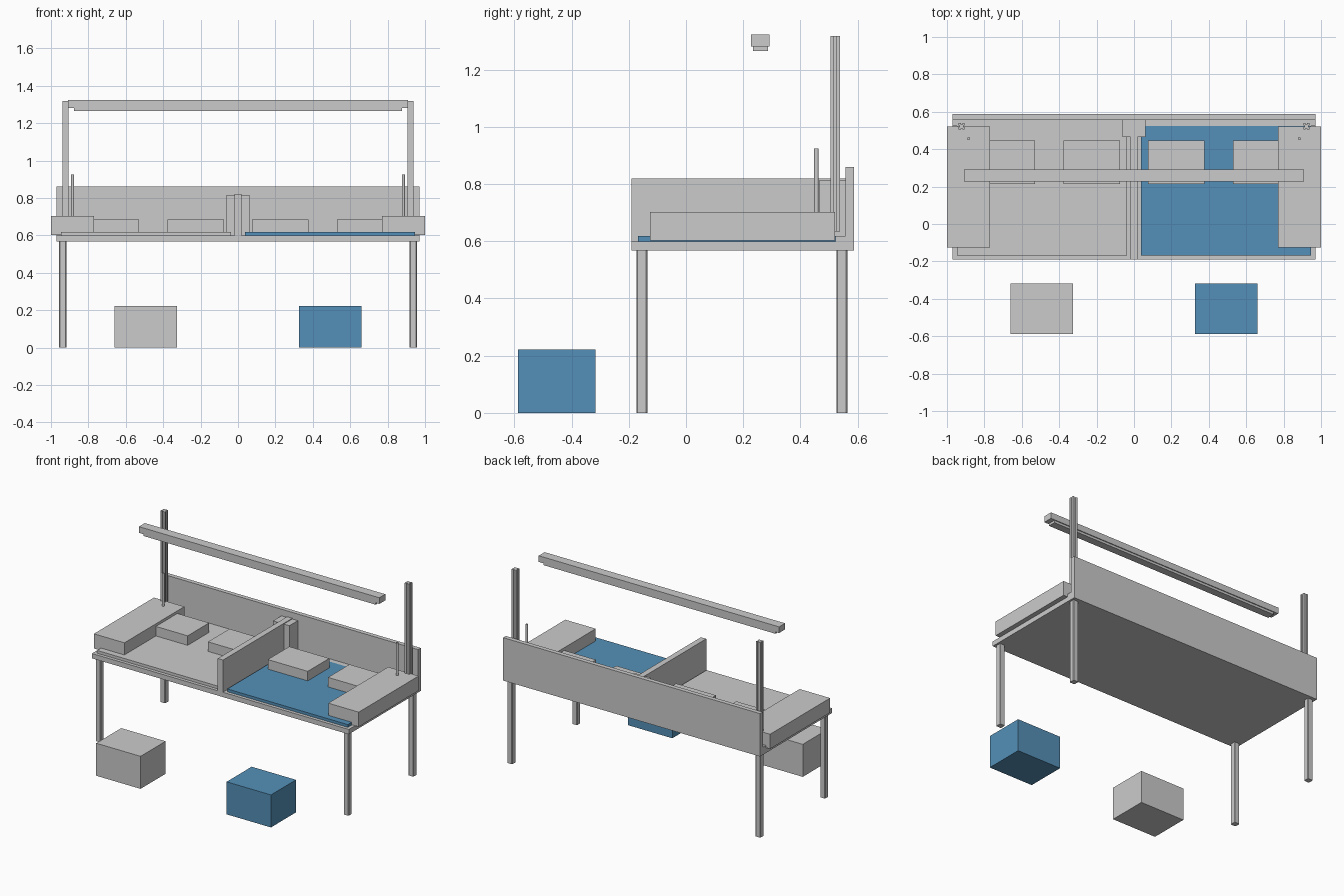
import bpy, bmesh

if "Cube" in bpy.data.objects:
    bpy.data.objects.remove(bpy.data.objects["Cube"])

blue = bpy.data.materials.new("blue")
blue.diffuse_color = (0.09, 0.28, 0.48, 1)
blue.use_nodes = True
blue.node_tree.nodes["Principled BSDF"].inputs["Base Color"].default_value = blue.diffuse_color


def finish(name, bm, mat=None):
    bmesh.ops.recalc_face_normals(bm, faces=bm.faces)
    me = bpy.data.meshes.new(name)
    bm.to_mesh(me)
    bm.free()
    ob = bpy.data.objects.new(name, me)
    bpy.context.collection.objects.link(ob)
    if mat:
        me.materials.append(mat)
    return ob


def prism(name, outline, z0, z1, mat=None):
    bm = bmesh.new()
    face = bm.faces.new([bm.verts.new((x, y, z0)) for x, y in outline])
    ext = bmesh.ops.extrude_face_region(bm, geom=[face])
    top = [v for v in ext["geom"] if isinstance(v, bmesh.types.BMVert)]
    bmesh.ops.translate(bm, verts=top, vec=(0, 0, z1 - z0))
    return finish(name, bm, mat)


def box(name, x, y, z, mat=None):
    return prism(name, [(x[0], y[0]), (x[1], y[0]), (x[1], y[1]), (x[0], y[1])], z[0], z[1], mat)


def sided(s, a, b):
    return tuple(sorted((s * a, s * b)))


def chamfered(cx, cy, h, c):
    # square outline with cut corners
    k = h - c
    pts = [(h, -k), (h, k), (k, h), (-k, h), (-h, k), (-h, -k), (-k, -h), (k, -h)]
    return [(cx + x, cy + y) for x, y in pts]


def slotted(cx, cy, h, w, d):
    # square extrusion outline with one groove per side
    side = [(h, -h), (h, -w), (h - d, -w), (h - d, w), (h, w)]
    pts = []
    for _ in range(4):
        pts += side
        side = [(-y, x) for x, y in side]
    return [(cx + x, cy + y) for x, y in pts]


# Bench top, rear screen and the parts along the centre line
box("bench_top", (-0.97, 0.97), (-0.19, 0.587), (0.567, 0.60))
box("rear_screen", (-0.97, 0.97), (0.557, 0.587), (0.60, 0.86))
box("rear_rail", (-0.97, 0.97), (0.523, 0.557), (0.60, 0.619))
box("centre_divider", (-0.02, 0.02), (-0.19, 0.557), (0.60, 0.82))
box("divider_bracket", (-0.062, 0.062), (0.466, 0.557), (0.60, 0.815))

for s, label in ((-1, "left"), (1, "right")):
    mat = blue if s > 0 else None
    # Legs
    for y, end in ((-0.154, "front"), (0.545, "rear")):
        prism(f"{label}_{end}_leg", chamfered(s * 0.937, y, 0.019, 0.004), 0, 0.567)
    # Work mat and floor bin
    box(f"{label}_mat", sided(s, 0.037, 0.947), (-0.168, 0.523), (0.60, 0.619), mat)
    box(f"{label}_floor_bin", sided(s, 0.325, 0.66), (-0.587, -0.317), (0, 0.222), mat)
    # Trays standing on the mat
    box(f"{label}_inner_tray", sided(s, 0.075, 0.377), (0.214, 0.446), (0.619, 0.684))
    box(f"{label}_outer_tray", sided(s, 0.53, 0.832), (0.214, 0.446), (0.619, 0.684))
    # End unit with its thin rod
    box(f"{label}_end_unit", sided(s, 0.77, 1.0), (-0.126, 0.521), (0.602, 0.702))
    bpy.ops.mesh.primitive_cylinder_add(vertices=16, radius=0.008, depth=0.223,
                                        location=(s * 0.884, 0.456, 0.8135))
    bpy.context.object.name = f"{label}_rod"
    bpy.ops.object.shade_smooth_by_angle()
    # Grooved upright post
    prism(f"{label}_post", slotted(s * 0.922, 0.522, 0.017, 0.004, 0.006), 0.635, 1.318)

# Overhead light bar
box("light_bar", (-0.908, 0.908), (0.228, 0.292), (1.281, 1.323))
box("light_diffuser", (-0.876, 0.876), (0.234, 0.286), (1.265, 1.281))
